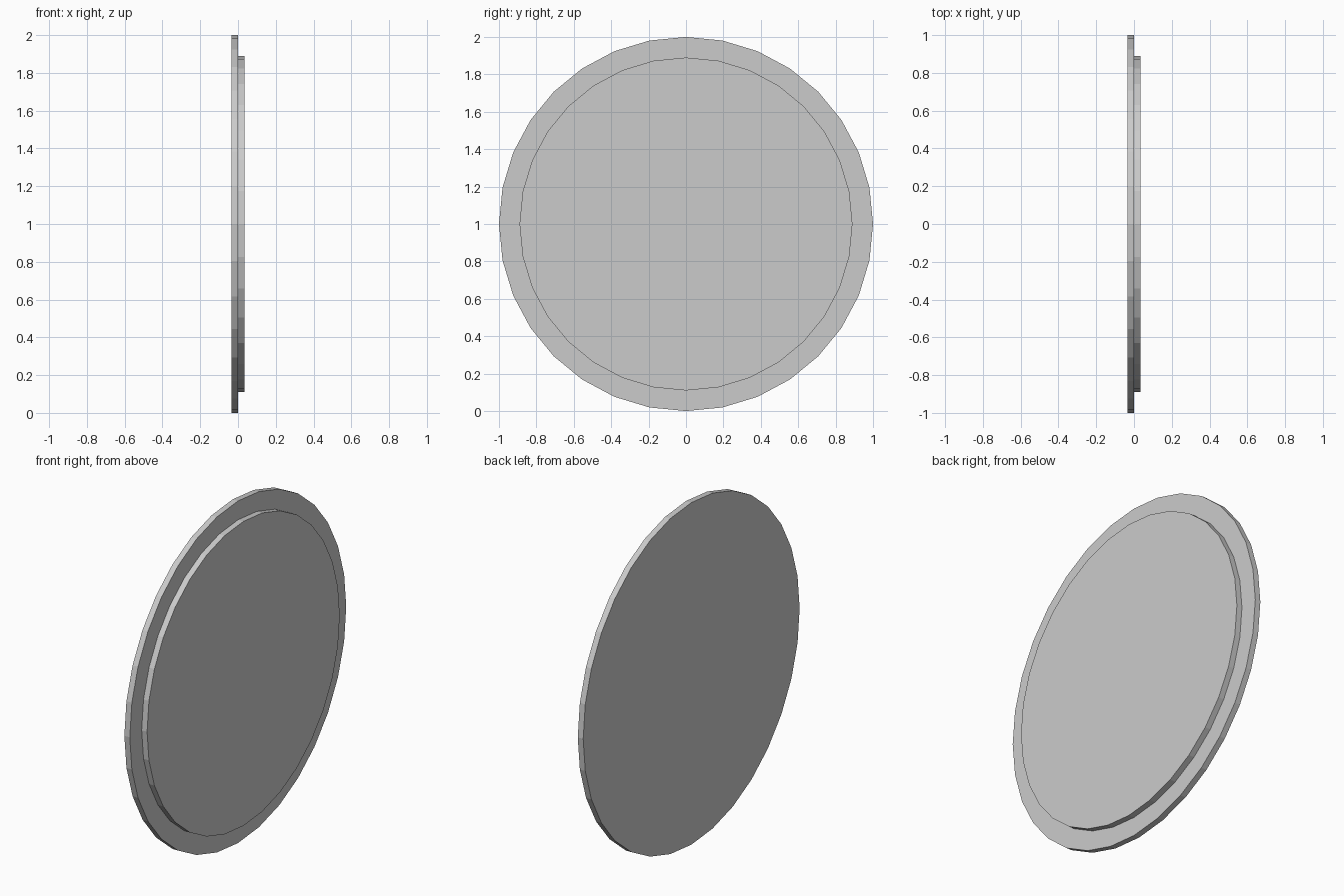
import bpy, bmesh
from math import sin, cos, pi

if "Cube" in bpy.data.objects:
    bpy.data.objects.remove(bpy.data.objects["Cube"])

SIDES = 32
# Stepped profile: (x position, radius) from the wide back to the raised front
PROFILE = [(-0.035, 1.0), (0.0, 1.0), (0.0, 0.89), (0.035, 0.89)]

bm = bmesh.new()

# One ring of vertices per profile point, around the x axis
rings = [[bm.verts.new((x, r * cos(2 * pi * i / SIDES), 1 + r * sin(2 * pi * i / SIDES)))
          for i in range(SIDES)] for x, r in PROFILE]

# Rim walls and step
for a, b in zip(rings, rings[1:]):
    for i in range(SIDES):
        j = (i + 1) % SIDES
        bm.faces.new((a[i], a[j], b[j], b[i]))

# Flat back and front caps
bm.faces.new(rings[0][::-1])
bm.faces.new(rings[-1])
bmesh.ops.recalc_face_normals(bm, faces=bm.faces)

mesh = bpy.data.meshes.new("stepped_disc")
bm.to_mesh(mesh)
bm.free()
disc = bpy.data.objects.new("stepped_disc", mesh)
bpy.context.collection.objects.link(disc)
